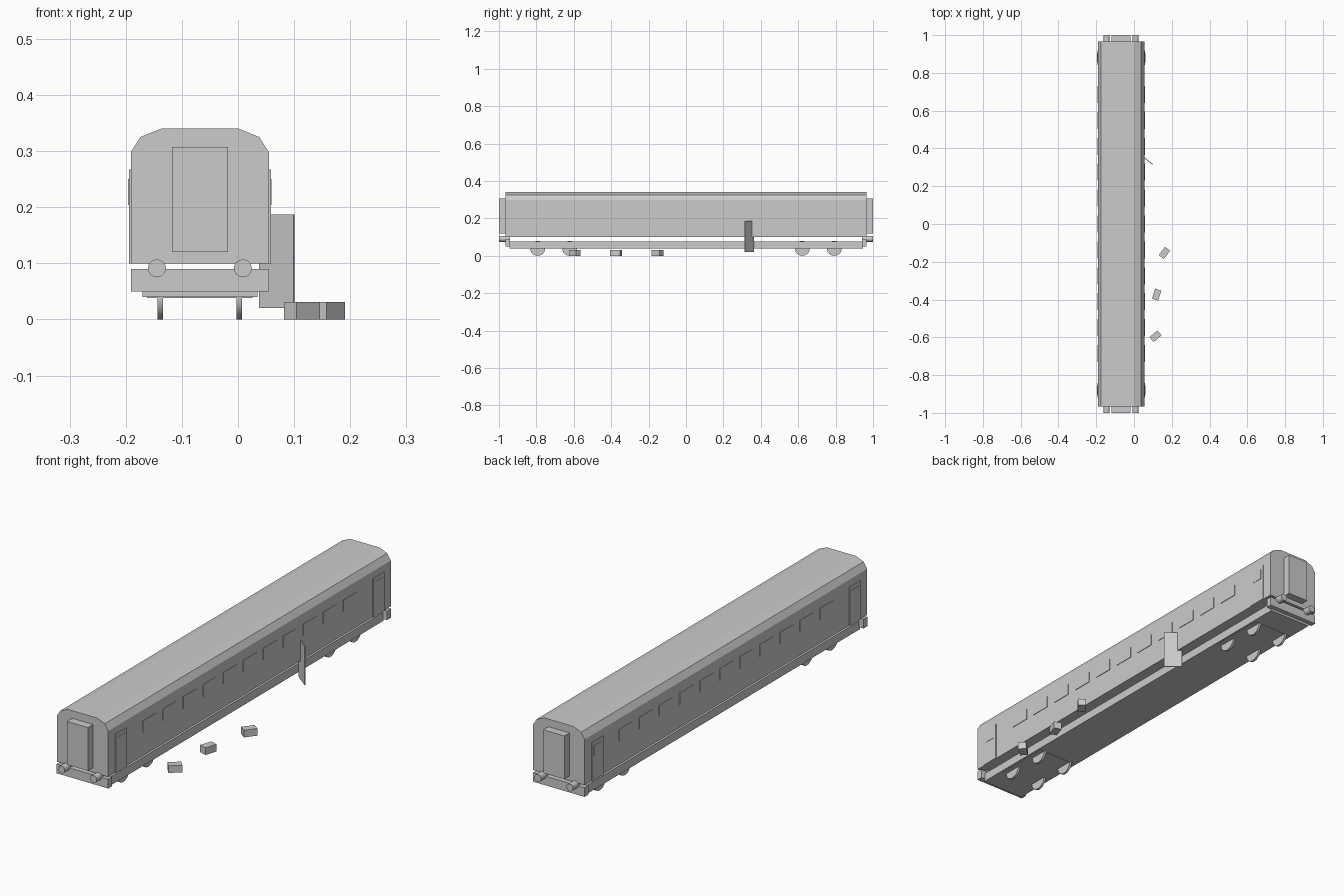
import bpy
import bmesh
from math import radians
from mathutils import Matrix

if "Cube" in bpy.data.objects:
    bpy.data.objects.remove(bpy.data.objects["Cube"], do_unlink=True)

CX = -0.068      # centre line of the carriage
HALF_W = 0.123   # half width of the body
HALF_L = 0.965   # half length of the body

grey = bpy.data.materials.new("plain_grey")
grey.use_nodes = True
COLOUR = (0.6, 0.6, 0.6, 1)
grey.diffuse_color = COLOUR
grey.node_tree.nodes["Principled BSDF"].inputs["Base Color"].default_value = COLOUR


def finish(name, bm):
    bmesh.ops.recalc_face_normals(bm, faces=bm.faces)
    mesh = bpy.data.meshes.new(name)
    bm.to_mesh(mesh)
    bm.free()
    mesh.materials.append(grey)
    obj = bpy.data.objects.new(name, mesh)
    bpy.context.collection.objects.link(obj)
    return obj


def box(name, centre, size, turn=0):
    bm = bmesh.new()
    matrix = (Matrix.Translation(centre) @ Matrix.Rotation(radians(turn), 4, "Z")
              @ Matrix.Diagonal((*size, 1)))
    bmesh.ops.create_cube(bm, size=1, matrix=matrix)
    return finish(name, bm)


def cylinder(name, centre, radius, length, axis, sides):
    bm = bmesh.new()
    matrix = Matrix.Translation(centre) @ Matrix.Rotation(radians(90), 4, axis)
    bmesh.ops.create_cone(bm, cap_ends=True, segments=sides, radius1=radius,
                          radius2=radius, depth=length, matrix=matrix)
    obj = finish(name, bm)
    bpy.ops.object.select_all(action="DESELECT")
    obj.select_set(True)
    bpy.context.view_layer.objects.active = obj
    bpy.ops.object.shade_smooth_by_angle(angle=radians(35))
    return obj


# Body shell with a faceted roof, extruded along its length
half = [(HALF_W, 0.10), (HALF_W, 0.298), (0.106, 0.325), (0.069, 0.34)]
outline = half + [(-x, z) for x, z in reversed(half)]
bm = bmesh.new()
face = bm.faces.new([bm.verts.new((CX + x, -HALF_L, z)) for x, z in outline])
extruded = bmesh.ops.extrude_face_region(bm, geom=[face], use_keep_orig=True)
moved = [v for v in extruded["geom"] if isinstance(v, bmesh.types.BMVert)]
bmesh.ops.translate(bm, verts=moved, vec=(0, 2 * HALF_L, 0))
finish("carriage_body", bm)

# Underframe
box("underframe", (CX, 0, 0.0585), (0.205, 1.89, 0.037))

# Ends: beam, gangway and a pair of buffers
for end, y in (("front", -1), ("back", 1)):
    box(end + "_beam", (CX, y * 0.953, 0.07), (2 * HALF_W, 0.026, 0.04))
    box(end + "_gangway", (CX, y * 0.982, 0.2135), (0.10, 0.036, 0.187))
    for side, x in (("right", -1), ("left", 1)):
        cylinder(f"{end}_{side}_buffer", (CX + x * 0.0765, y * 0.97, 0.091),
                 0.016, 0.06, "X", 16)

    # Bogie with two axles
    box(end + "_bogie", (CX, y * 0.708, 0.0425), (0.188, 0.245, 0.009))
    for axle, wy in (("inner", 0.622), ("outer", 0.793)):
        for side, x in (("right", -1), ("left", 1)):
            cylinder(f"{end}_{axle}_{side}_wheel", (CX + x * 0.0705, y * wy, 0.04),
                     0.04, 0.01, "Y", 24)

# Side doors and windows
for side, x in (("right", -1), ("left", 1)):
    wall = CX + x * HALF_W
    for end, y in (("front", -1), ("back", 1)):
        box(f"{end}_{side}_door", (wall + x * 0.001, y * 0.88, 0.1835),
            (0.005, 0.077, 0.167))
        box(f"{end}_{side}_door_window", (wall + x * 0.003, y * 0.88, 0.227),
            (0.004, 0.05, 0.046))
    for i in range(11):
        box(f"{side}_window_{i + 1}", (wall + x * 0.0005, (i - 5) * 0.137, 0.227),
            (0.004, 0.09, 0.05))

# Loose door leaning beside the carriage
box("loose_door", (0.069, 0.339, 0.1035), (0.078, 0.004, 0.167), -38)

# Crates on the ground
for i, (x, y, turn) in enumerate([(0.161, -0.153, 53), (0.12, -0.374, 72),
                                  (0.114, -0.594, 41)]):
    box(f"crate_{i + 1}", (x, y, 0.0155), (0.055, 0.034, 0.031), turn)
